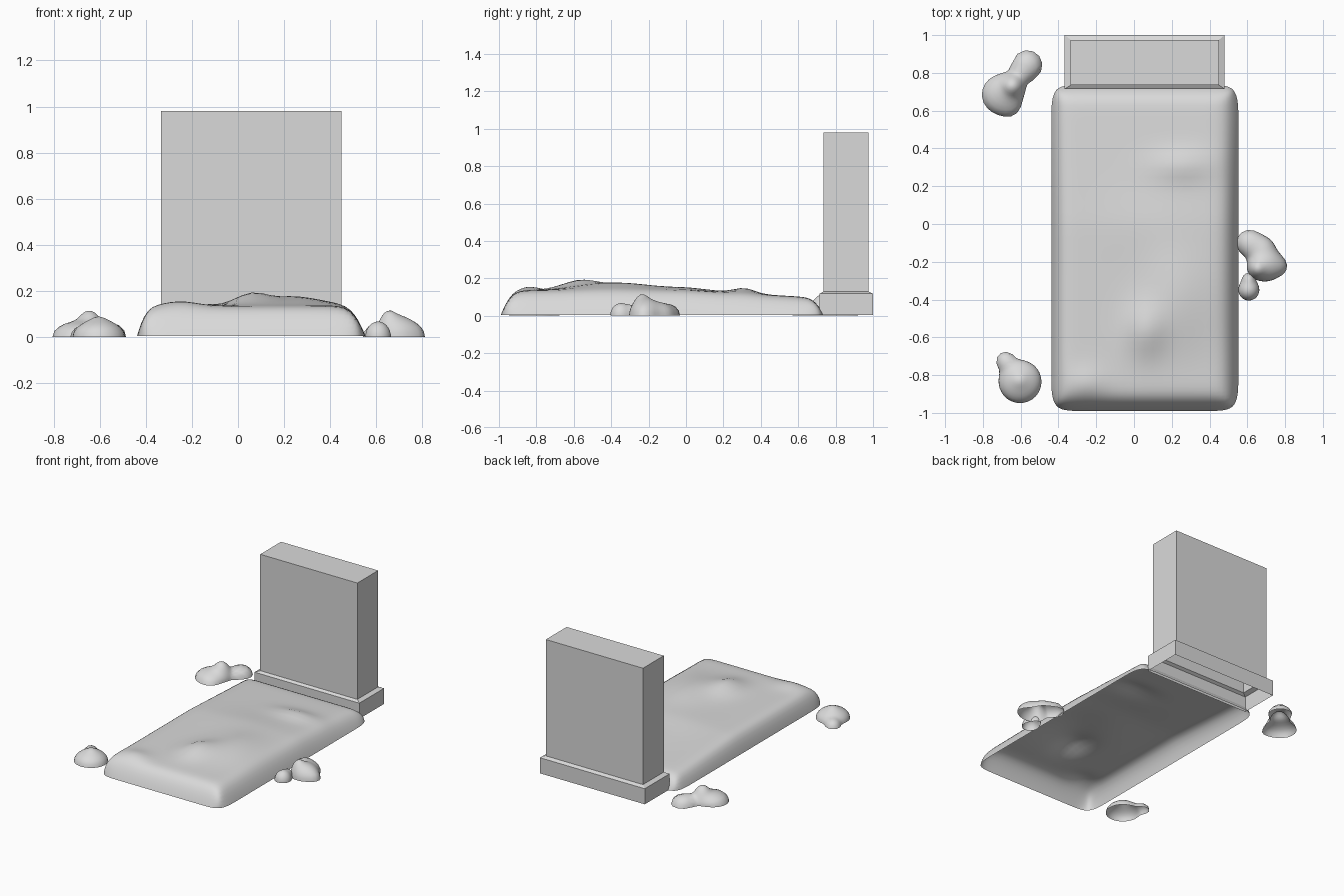
import bpy, bmesh, math
from mathutils import Vector

cube = bpy.data.objects.get("Cube")
if cube:
    bpy.data.objects.remove(cube, do_unlink=True)


def make_material(name, value):
    mat = bpy.data.materials.new(name)
    mat.use_nodes = True
    colour = (value, value, value, 1)
    mat.diffuse_color = colour
    mat.node_tree.nodes["Principled BSDF"].inputs["Base Color"].default_value = colour
    return mat


GREY = make_material("light grey stone", 0.7)


def finish(bm, name, smooth=False):
    bmesh.ops.recalc_face_normals(bm, faces=bm.faces[:])
    # Open shells must face outwards, so the topmost face points up
    top = max(bm.faces, key=lambda f: f.calc_center_median().z + 0.01 * f.normal.z ** 2)
    if top.normal.z < 0:
        bmesh.ops.reverse_faces(bm, faces=bm.faces[:])
    mesh = bpy.data.meshes.new(name)
    bm.to_mesh(mesh)
    bm.free()
    mesh.materials.append(GREY)
    for poly in mesh.polygons:
        poly.use_smooth = smooth
    obj = bpy.data.objects.new(name, mesh)
    bpy.context.collection.objects.link(obj)


def stacked_shell(name, rings, cap):
    """Rectangular rings (x0, x1, y0, y1, z) joined into an open-bottomed shell."""
    bm = bmesh.new()
    loops = []
    for x0, x1, y0, y1, z in rings:
        loops.append([bm.verts.new((x, y, z)) for x, y in
                      ((x0, y0), (x1, y0), (x1, y1), (x0, y1))])
    for low, high in zip(loops, loops[1:]):
        for i in range(4):
            j = (i + 1) % 4
            bm.faces.new((low[i], low[j], high[j], high[i]))
    if cap:
        bm.faces.new(loops[-1])
    finish(bm, name)


# Headstone slab and its plinth with a sloped rim
SLAB = (-0.335, 0.45, 0.735, 0.975)
PLINTH = (-0.367, 0.48, 0.715, 1.0)
stacked_shell("headstone", [SLAB + (0.13,), SLAB + (0.98,)], True)
stacked_shell("headstone_plinth",
              [PLINTH + (0.004,), PLINTH + (0.118,), SLAB + (0.13,)], False)

# Earth mound: a pillow-edged plateau with soft bumps (x, y, height, x reach, y reach)
LEFT, RIGHT, FRONT, BACK = 0.553, -0.438, -0.99, 0.737
BUMPS = [(0.06, -0.56, 0.05, 0.1, 0.14), (0.25, -0.5, 0.025, 0.18, 0.2),
         (0.22, -0.3, 0.03, 0.18, 0.2), (0.1, 0, 0.015, 0.25, 0.2),
         (0.25, 0.31, 0.03, 0.16, 0.08), (-0.25, -0.84, 0.02, 0.1, 0.08)]


def rise(gap, power):
    return 1 - (1 - min(max(gap, 0) / 0.2, 1)) ** power


def mound_height(x, y):
    height = 0.14 - 0.035 * min(max(y / 0.6, 0), 1)
    for bx, by, amount, rx, ry in BUMPS:
        height += amount * math.exp(-((x - bx) / rx) ** 2 - ((y - by) / ry) ** 2)
    across = min(rise(x - RIGHT, 5), rise(LEFT - x, 3.5))
    along = min(rise(y - FRONT, 3.5), rise(BACK - y, 3.5))
    # Smooth minimum rounds the mitred corners
    edge = (max(across, 1e-4) ** -6 + max(along, 1e-4) ** -6) ** (-1 / 6)
    return 0.004 + height * min(edge * 1.06, 1)


def spaced(count):
    return [math.sin(math.pi * (i / count - 0.5)) for i in range(count + 1)]


bm = bmesh.new()
rows = []
for v in spaced(56):
    row = []
    for u in spaced(36):
        x = (LEFT + RIGHT) / 2 + (LEFT - RIGHT) / 2 * u
        y = (FRONT + BACK) / 2 + (BACK - FRONT) / 2 * v
        z = mound_height(x, y)
        # Pull the plan corners in a little
        x -= 0.03 * u * abs(v) ** 24
        y -= 0.025 * v * abs(u) ** 16
        row.append(bm.verts.new((x, y, z)))
    rows.append(row)
for a, b in zip(rows, rows[1:]):
    for i in range(len(a) - 1):
        bm.faces.new((a[i], a[i + 1], b[i + 1], b[i]))
finish(bm, "earth_mound", True)


def rock(name, centre, lumps, blend=0.025):
    """Half-buried rock: a dome pushed out to a soft union of lumps (x, y, radius, height)."""
    def distance(p):
        total = 0
        for x, y, r, h in lumps:
            d = Vector((p.x - x, p.y - y, p.z * r / h)).length - r
            total += math.exp(-d / blend)
        return -blend * math.log(total)

    bm = bmesh.new()
    bmesh.ops.create_uvsphere(bm, u_segments=32, v_segments=20, radius=1)
    below = [v for v in bm.verts if v.co.z < -0.001]
    bmesh.ops.delete(bm, geom=below, context="VERTS")
    origin = Vector((centre[0], centre[1], 0))
    for v in bm.verts:
        ray = v.co.normalized()
        near, far = 0.0, 0.4
        for _ in range(20):
            mid = (near + far) / 2
            if distance(origin + ray * mid) < 0:
                near = mid
            else:
                far = mid
        v.co = origin + ray * near
        v.co.z = max(v.co.z, 0)
    finish(bm, name, True)


# Scattered rocks around the mound
rock("rock_back_right", (-0.65, 0.74),
     [(-0.705, 0.685, 0.1, 0.063), (-0.66, 0.625, 0.045, 0.03),
      (-0.645, 0.73, 0.06, 0.113), (-0.565, 0.84, 0.08, 0.065)])
rock("rock_front_right", (-0.62, -0.81),
     [(-0.603, -0.835, 0.113, 0.072), (-0.605, -0.83, 0.045, 0.08),
      (-0.68, -0.725, 0.048, 0.045)], 0.018)
rock("rock_left", (0.665, -0.19),
     [(0.61, -0.1, 0.068, 0.06), (0.7, -0.215, 0.085, 0.085), (0.77, -0.225, 0.035, 0.04),
      (0.655, -0.235, 0.045, 0.108), (0.68, -0.13, 0.06, 0.06)], 0.02)
rock("pebble_left", (0.608, -0.34),
     [(0.608, -0.35, 0.055, 0.066), (0.607, -0.29, 0.03, 0.05)], 0.015)
